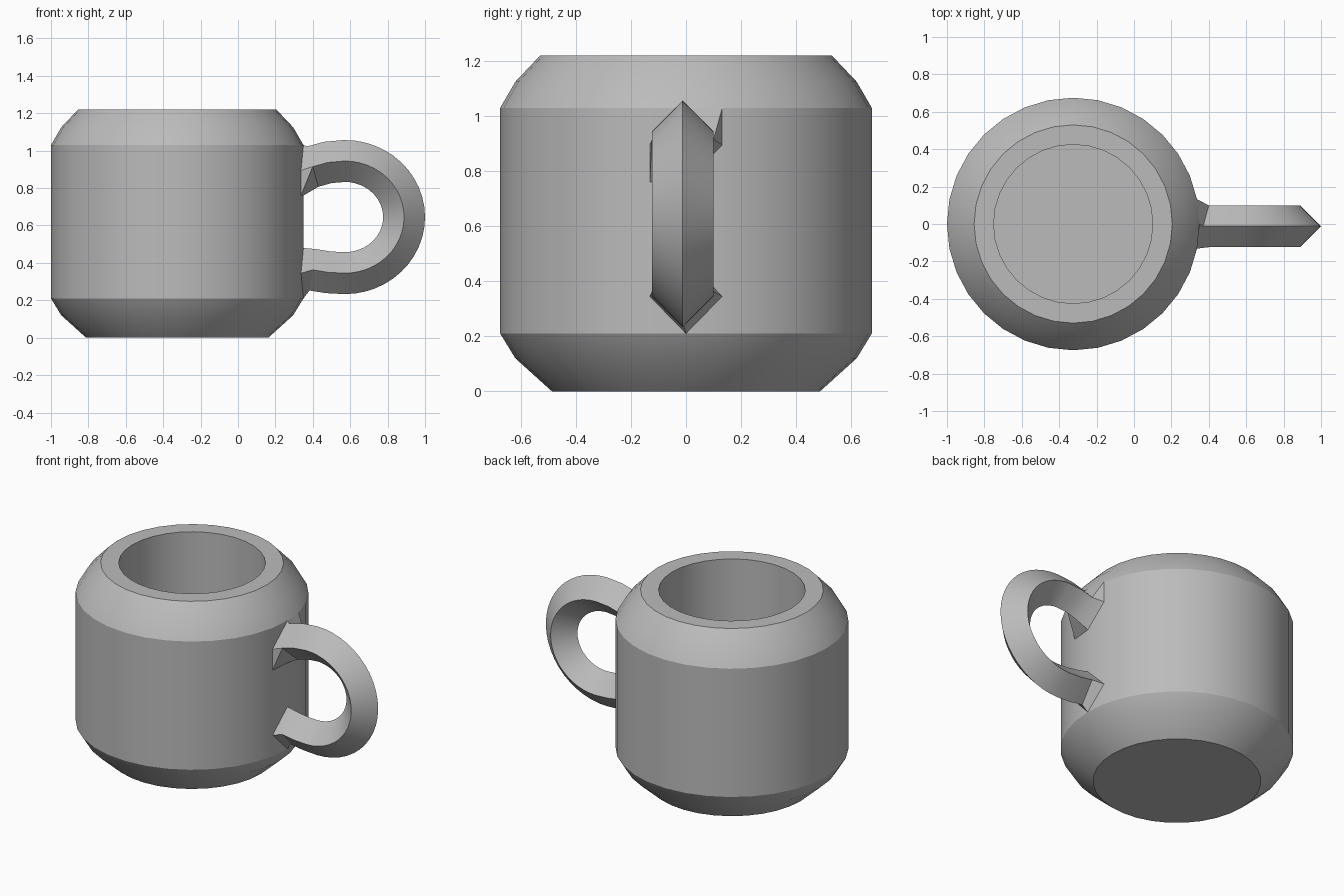
import bpy, bmesh
from math import sin, cos, pi, radians
from mathutils import Vector

cube = bpy.data.objects.get("Cube")
if cube:
    bpy.data.objects.remove(cube, do_unlink=True)

# One plain grey material
grey = bpy.data.materials.new("grey")
grey.use_nodes = True
colour = (0.5, 0.5, 0.5, 1)
grey.diffuse_color = colour
grey.node_tree.nodes["Principled BSDF"].inputs["Base Color"].default_value = colour


def finish(name, bm):
    bmesh.ops.recalc_face_normals(bm, faces=bm.faces)
    mesh = bpy.data.meshes.new(name)
    bm.to_mesh(mesh)
    bm.free()
    mesh.materials.append(grey)
    obj = bpy.data.objects.new(name, mesh)
    bpy.context.collection.objects.link(obj)
    bpy.ops.object.select_all(action="DESELECT")
    obj.select_set(True)
    bpy.context.view_layer.objects.active = obj
    bpy.ops.object.shade_smooth_by_angle(angle=radians(28))
    return obj


def bridge(bm, a, b):
    for i in range(len(a)):
        j = (i + 1) % len(a)
        corners = list(dict.fromkeys([a[i], a[j], b[j], b[i]]))
        bm.faces.new(corners)


# Mug body: lathed profile (radius, height), running from base to inner floor
SIDES, CENTRE, RADIUS = 32, -0.325, 0.675
profile = [(0.487, 0), (0.62, 0.12), (RADIUS, 0.21), (RADIUS, 1.03),
           (0.62, 1.125), (0.53, 1.22), (0.425, 1.22), (0.425, 0.12)]
bm = bmesh.new()
rings = [[bm.verts.new((CENTRE + r * cos(2 * pi * k / SIDES),
                        r * sin(2 * pi * k / SIDES), z))
          for k in range(SIDES)] for r, z in profile]
for lower, upper in zip(rings, rings[1:]):
    bridge(bm, lower, upper)
bm.faces.new(rings[0])
bm.faces.new(rings[-1])
finish("mug_body", bm)

# Handle: diamond section swept round a half ellipse
STEPS = 24
HALF_H, HALF_W, SHIFT = 0.112, 0.112, -0.012
path = [Vector((0.40, 0, 0.915)), Vector((0.48, 0, 0.937))]
for k in range(STEPS + 1):
    t = pi / 2 - pi * k / STEPS
    path.append(Vector((0.57 + 0.318 * cos(t), 0, 0.645 + 0.3 * sin(t))))
path += [Vector((0.48, 0, 0.35)), Vector((0.40, 0, 0.363))]

bm = bmesh.new()
sections = []
for i, p in enumerate(path):
    tangent = (path[min(i + 1, len(path) - 1)] - path[max(i - 1, 0)]).normalized()
    outward = Vector((-tangent.z, 0, tangent.x))
    side = Vector((0, HALF_W, 0))
    mid = p + Vector((0, SHIFT, 0))
    sections.append([bm.verts.new(v) for v in (
        mid + outward * HALF_H, mid + side, mid - outward * HALF_H, mid - side)])
for a, b in zip(sections, sections[1:]):
    bridge(bm, a, b)


# Flared joints whose corners lie on the body wall
def wall_ring(points):
    return [bm.verts.new((CENTRE + (RADIUS ** 2 - y * y) ** 0.5, y, z))
            for y, z in points]


W = RADIUS * sin(2 * pi / SIDES)
top = wall_ring([(0, 1.03), (W, 1.03), (W, 0.895), (0, 0.76), (-W, 0.76), (-W, 0.895)])
outer, back, inner, front = sections[0]
bridge(bm, top, [outer, back, back, inner, front, front])
bottom = wall_ring([(0, 0.21), (W, 0.345), (0, 0.48), (-W, 0.345)])
bridge(bm, bottom, sections[-1])
finish("handle", bm)
